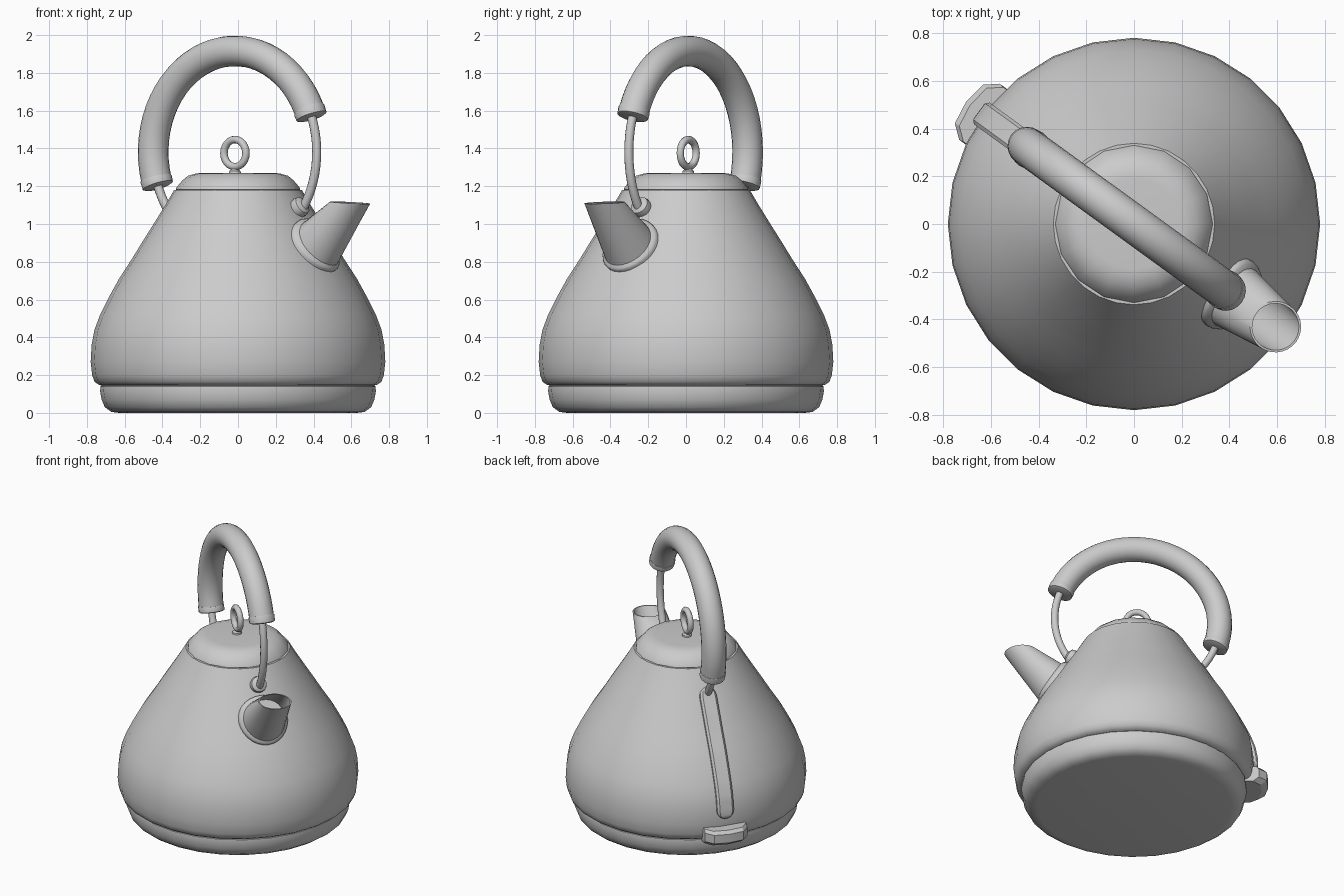
import bpy, bmesh
from math import sin, cos, pi, radians, sqrt
from mathutils import Vector

if "Cube" in bpy.data.objects:
    bpy.data.objects.remove(bpy.data.objects["Cube"])

TURN = radians(-36)          # spout / handle plane, turned about z

BODY = [(0.76, 0.165), (0.772, 0.20), (0.78, 0.27), (0.775, 0.36), (0.76, 0.44),
        (0.73, 0.52), (0.685, 0.61), (0.63, 0.71), (0.565, 0.81), (0.51, 0.90),
        (0.447, 1.0), (0.385, 1.1), (0.338, 1.18)]


def body_r(z):
    for (r0, z0), (r1, z1) in zip(BODY, BODY[1:]):
        if z <= z1:
            return r0 + (r1 - r0) * (z - z0) / (z1 - z0)
    return BODY[-1][0]


def loft(name, rings, closed=True, cap=True, loop=False, angle=40):
    """Skin a list of equal-length point rings."""
    bm = bmesh.new()
    rows = [[bm.verts.new(p) for p in ring] for ring in rings]
    n = len(rows[0])
    pairs = list(zip(rows, rows[1:])) + ([(rows[-1], rows[0])] if loop else [])
    for a, b in pairs:
        for i in range(n if closed else n - 1):
            j = (i + 1) % n
            bm.faces.new((a[i], a[j], b[j], b[i]))
    if cap and not loop:
        bm.faces.new(rows[0])
        bm.faces.new(rows[-1])
    bmesh.ops.recalc_face_normals(bm, faces=bm.faces)
    me = bpy.data.meshes.new(name)
    bm.to_mesh(me)
    bm.free()
    ob = bpy.data.objects.new(name, me)
    bpy.context.collection.objects.link(ob)
    ob.rotation_euler.z = TURN
    bpy.ops.object.select_all(action='DESELECT')
    ob.select_set(True)
    bpy.context.view_layer.objects.active = ob
    bpy.ops.object.shade_smooth_by_angle(angle=radians(angle))
    return ob


def lathe(name, profile, sides, angle=40):
    rings = [[(r * cos(2 * pi * i / sides), r * sin(2 * pi * i / sides), z)
              for i in range(sides)] for r, z in profile]
    ob = loft(name, rings, angle=angle)
    ob.rotation_euler.z = 0
    return ob


def arc_tube(name, centre, radius, stations, sides=16, loop=False):
    """Tube along a circle in the x-z plane; stations = (degrees, tube radius)."""
    rings = []
    for deg, t in stations:
        a = radians(deg)
        out = Vector((cos(a), 0, sin(a)))
        mid = Vector(centre) + out * radius
        rings.append([mid + out * t * cos(2 * pi * k / sides)
                      + Vector((0, t * sin(2 * pi * k / sides), 0)) for k in range(sides)])
    return loft(name, rings, loop=loop)


def span(a, b, t, n):
    return [(a + (b - a) * i / n, t) for i in range(n + 1)]


# Base, body and lid
lathe("base", [(0.63, 0), (0.67, 0.005), (0.705, 0.03), (0.722, 0.07), (0.73, 0.115),
               (0.728, 0.14), (0.715, 0.15)], 28)
lathe("body", [(0.70, 0.142), (0.735, 0.148)] + BODY, 28, 50)
lathe("lid", [(0.315, 1.172), (0.33, 1.182), (0.325, 1.195), (0.295, 1.23),
              (0.265, 1.255), (0.22, 1.268), (0.19, 1.27)], 16)

# Lid ring on a small stem
arc_tube("lid_ring", (-0.02, 0, 1.375), 0.072, [(i * 15, 0.02) for i in range(24)], 10, True)
lathe("lid_ring_stem", [(0.032, 1.265), (0.03, 1.28), (0.018, 1.29), (0.018, 1.305)],
      12).location = (-0.016, 0.012, 0)

# Bail handle: grip, end collars and wire on one circle
C, R = (-0.02, 0, 1.381), 0.535
arc_tube("handle_grip", C, R, span(24, 196, 0.081, 30), 20)
for label, a, b in (("front", 20, 25), ("back", 200, 195)):
    d = 0.6 if b > a else -0.6
    arc_tube("handle_collar_" + label, C, R,
             [(a, 0.07), (a + d, 0.083), (b - d, 0.085), (b, 0.083)], 20)
arc_tube("handle_wire_front", C, R, span(-38, 22, 0.024, 14), 12)
arc_tube("handle_wire_back", C, R, span(198, 222, 0.024, 6), 12)

# Pivot collar where the wire meets the body
nrm = Vector((0.85, 0, 0.53))
side = Vector((0.53, 0, -0.85))
pos = Vector((0.395, 0, 1.083))
loft("handle_pivot", [[pos + nrm * h + side * r * cos(pi * k / 8)
                       + Vector((0, r * sin(pi * k / 8), 0)) for k in range(16)]
                      for r, h in ((0.05, -0.03), (0.054, 0.015), (0.05, 0.032), (0.03, 0.045))])


# Spout: flange on the body lofted to an open level rim
def spout_base(k, out):
    pts = []
    for i in range(28):
        a = 2 * pi * i / 28
        y, z = 0.165 * k * sin(a), 0.885 + 0.138 * k * cos(a)
        s = sqrt(body_r(z) ** 2 - y * y)
        pts.append(Vector((s + out * 0.85, y, z + out * 0.5)))
    return pts


def spout_rim(r):
    return [Vector((0.733 - r * cos(2 * pi * i / 28), r * sin(2 * pi * i / 28),
                    1.113 + 0.06 * r * cos(2 * pi * i / 28))) for i in range(28)]


def mix(a, b, t):
    return [p.lerp(q, t) for p, q in zip(a, b)]


neck, rim = spout_base(0.86, 0.03), spout_rim(0.107)
inner, lip = spout_base(0.78, 0.03), spout_rim(0.098)
loft("spout", [spout_base(1, -0.03), spout_base(1, 0.012), spout_base(0.96, 0.022),
               neck, mix(neck, rim, 0.5), rim, lip, mix(inner, lip, 0.5), mix(inner, lip, 0.1)])

# Water gauge strip following the back of the body
strip = []
N = 36
for i in range(N + 1):
    z = 0.30 + 0.77 * (1 - cos(pi * i / N)) / 2
    e = min(z - 0.30, 1.07 - z)
    w = 0.056 * sqrt(max(0.02, 1 - max(0, 1 - e / 0.056) ** 2))
    lift = 0.026 * min(1, 0.4 + e / 0.03)
    slope = (body_r(z - 0.05) - body_r(z + 0.05)) / 0.1
    nv = Vector((-1, 0, slope)).normalized()
    base = Vector((-body_r(z), 0, z))
    strip.append([base + nv * h + Vector((0, y * w, 0)) for y, h in
                  ((-1, -0.03), (-1, lift * 0.5), (-0.75, lift), (0.75, lift),
                   (1, lift * 0.5), (1, -0.03))])
loft("water_gauge", strip)

# Switch tab below the gauge, chamfered towards its tip
outline = [(-0.70, -0.145), (-0.80, -0.145), (-0.855, -0.10), (-0.87, 0),
           (-0.855, 0.10), (-0.80, 0.145), (-0.70, 0.145)]
loft("switch_tab", [[(x * k, y * k, z) for x, y in outline]
                    for z, k in ((0.135, 0.95), (0.165, 1.0), (0.225, 1.0), (0.245, 0.975))],
     angle=20)
